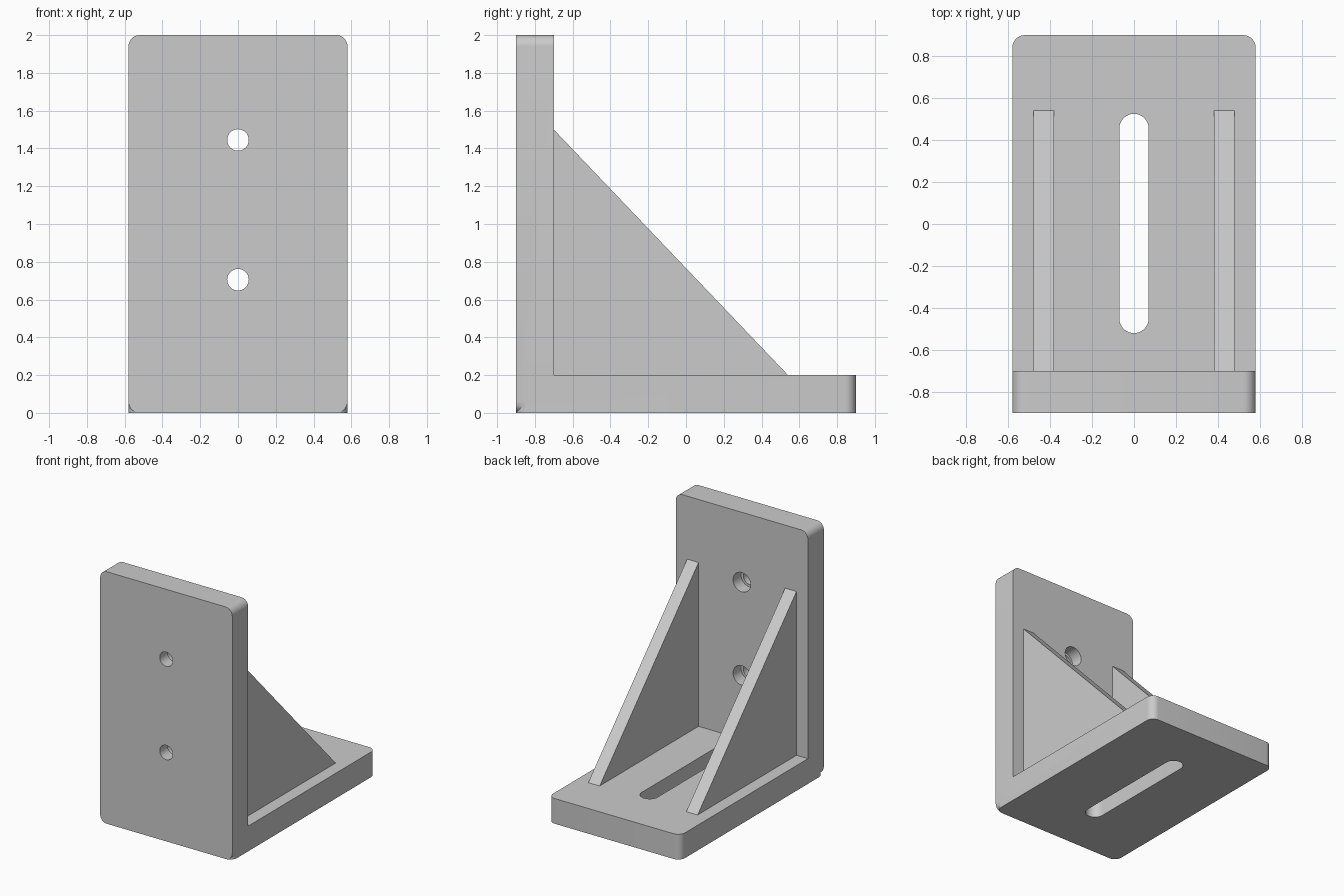
import bpy, bmesh
from math import cos, sin, pi, radians

cube = bpy.data.objects.get("Cube")
if cube:
    bpy.data.objects.remove(cube, do_unlink=True)

grey = bpy.data.materials.new("light grey")
grey.use_nodes = True
COLOUR = (0.6, 0.6, 0.6, 1)
grey.diffuse_color = COLOUR
grey.node_tree.nodes["Principled BSDF"].inputs["Base Color"].default_value = COLOUR

HALF_W, HALF_D, HEIGHT, THICK, CORNER = 0.58, 0.9, 2.0, 0.2, 0.06
BACK = -HALF_D + THICK          # rear face of the upright plate


def rounded(u0, u1, v0, v1, r, steps=8):
    """Outline of a rectangle with rounded corners."""
    centres = [(u1 - r, v1 - r), (u0 + r, v1 - r), (u0 + r, v0 + r), (u1 - r, v0 + r)]
    return [(cu + r * cos((q + i / steps) * pi / 2), cv + r * sin((q + i / steps) * pi / 2))
            for q, (cu, cv) in enumerate(centres) for i in range(steps + 1)]


def circle(u, v, r, sides=32):
    return [(u + r * cos(2 * pi * i / sides), v + r * sin(2 * pi * i / sides))
            for i in range(sides)]


def prism(name, outline, axis, start, end):
    """Extrude a 2D outline along x, y or z."""
    place = {"x": lambda u, v: (start, u, v),
             "y": lambda u, v: (u, start, v),
             "z": lambda u, v: (u, v, start)}[axis]
    bm = bmesh.new()
    face = bm.faces.new([bm.verts.new(place(u, v)) for u, v in outline])
    moved = bmesh.ops.extrude_face_region(bm, geom=[face])["geom"]
    shift = [end - start if a == axis else 0 for a in "xyz"]
    bmesh.ops.translate(bm, vec=shift, verts=[g for g in moved if isinstance(g, bmesh.types.BMVert)])
    bmesh.ops.remove_doubles(bm, verts=bm.verts, dist=1e-5)
    bmesh.ops.recalc_face_normals(bm, faces=bm.faces)
    mesh = bpy.data.meshes.new(name)
    bm.to_mesh(mesh)
    bm.free()
    mesh.materials.append(grey)
    obj = bpy.data.objects.new(name, mesh)
    bpy.context.collection.objects.link(obj)
    return obj


def combine(target, tool, operation):
    """Apply a boolean and discard the tool object."""
    mod = target.modifiers.new(operation.lower(), "BOOLEAN")
    mod.operation, mod.solver, mod.object = operation, "EXACT", tool
    bpy.context.view_layer.objects.active = target
    bpy.ops.object.modifier_apply(modifier=mod.name)
    bpy.data.objects.remove(tool, do_unlink=True)


# Upright plate and base plate, sharing the front lower edge
bracket = prism("angle_bracket", rounded(-HALF_W, HALF_W, 0, HEIGHT, CORNER), "y", -HALF_D, BACK)
base = prism("base_plate", rounded(-HALF_W, HALF_W, -HALF_D, HALF_D, CORNER), "z", 0, THICK)
combine(bracket, base, "UNION")

# Triangular ribs, sunk a little into both plates
SINK = 0.05
rib_outline = [(BACK - SINK, THICK - SINK), (0.54, THICK - SINK), (0.54, THICK),
               (BACK, 1.5), (BACK - SINK, 1.5)]
for side in (-1, 1):
    rib = prism("rib", rib_outline, "x", side * 0.38, side * 0.48)
    combine(bracket, rib, "UNION")

# Bolt holes with a wider counterbore from the rear
for z in (0.705, 1.445):
    combine(bracket, prism("bolt_hole", circle(0, z, 0.057), "y", -1, -0.6), "DIFFERENCE")
    combine(bracket, prism("counterbore", circle(0, z, 0.077), "y", BACK - 0.1, -0.6), "DIFFERENCE")

# Adjustment slot through the base
slot = prism("slot", rounded(-0.07, 0.07, -0.52, 0.525, 0.07), "z", -0.1, 0.3)
combine(bracket, slot, "DIFFERENCE")

# Smooth the rounded corners and holes, keep the edges sharp
bpy.ops.object.select_all(action="DESELECT")
bracket.select_set(True)
bpy.context.view_layer.objects.active = bracket
bpy.ops.object.shade_smooth_by_angle(angle=radians(30))
